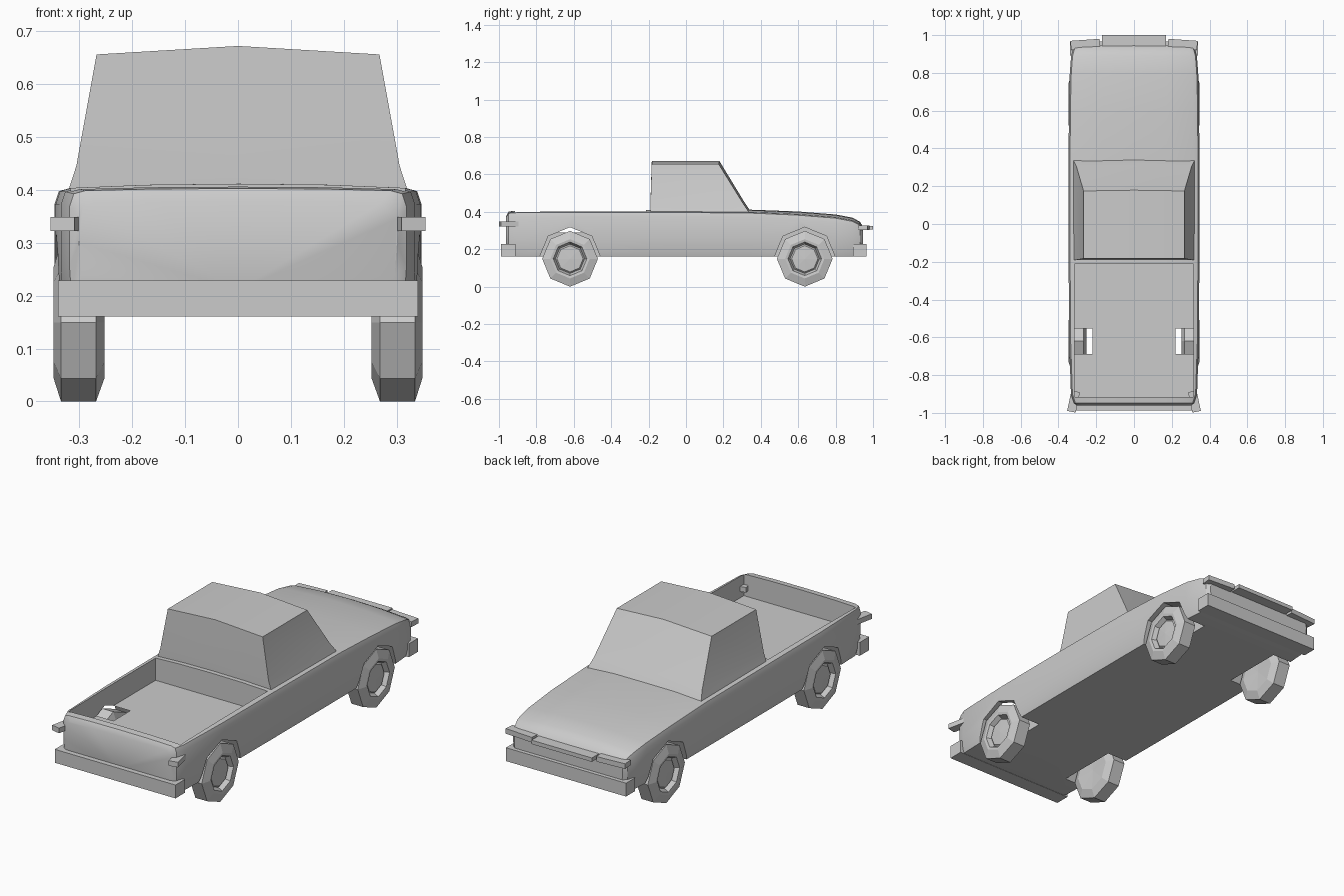
import bpy, bmesh, math
from mathutils import Matrix

if "Cube" in bpy.data.objects:
    bpy.data.objects.remove(bpy.data.objects["Cube"])


def finish(bm, name, angle=None):
    bmesh.ops.recalc_face_normals(bm, faces=bm.faces)
    me = bpy.data.meshes.new(name)
    bm.to_mesh(me)
    bm.free()
    ob = bpy.data.objects.new(name, me)
    bpy.context.collection.objects.link(ob)
    if angle:
        smooth(ob, angle)
    return ob


def smooth(ob, angle):
    bpy.ops.object.select_all(action='DESELECT')
    ob.select_set(True)
    bpy.context.view_layer.objects.active = ob
    bpy.ops.object.shade_smooth_by_angle(angle=math.radians(angle))


def loft(name, rings, angle=None):
    """Skin a list of closed rings and cap both ends."""
    bm = bmesh.new()
    vs = [[bm.verts.new(p) for p in r] for r in rings]
    n = len(rings[0])
    for a, b in zip(vs, vs[1:]):
        for i in range(n):
            j = (i + 1) % n
            bm.faces.new((a[i], a[j], b[j], b[i]))
    for r in (vs[0], vs[-1]):
        # split each cap along the centre line
        h = n // 2
        bm.faces.new(r[:h + 1])
        bm.faces.new(r[h:] + r[:1])
    return finish(bm, name, angle)


def box(name, x, y, z, turn=0):
    bm = bmesh.new()
    c = [(a[0] + a[1]) / 2 for a in (x, y, z)]
    s = [a[1] - a[0] for a in (x, y, z)]
    m = Matrix.Translation(c) @ Matrix.Rotation(math.radians(turn), 4, 'Z') @ Matrix.Diagonal((*s, 1))
    bmesh.ops.create_cube(bm, size=1, matrix=m)
    return finish(bm, name)


def lathe_x(name, profile, y, z, side, n=8):
    """Revolve (radius, x) points about the x axis, a corner pointing down."""
    bm = bmesh.new()
    rows = []
    for r, x in profile:
        k = 1 if r == 0 else n
        rows.append([bm.verts.new((side * x, y + r * math.sin(2 * math.pi * i / n),
                                   z - r * math.cos(2 * math.pi * i / n))) for i in range(k)])
    for a, b in zip(rows, rows[1:]):
        for i in range(n):
            j = (i + 1) % n
            q = [a[i % len(a)], a[j % len(a)], b[j % len(b)], b[i % len(b)]]
            bm.faces.new(list(dict.fromkeys(q)))
    return finish(bm, name)


def cut(ob, cutter):
    cutter.hide_render = True
    m = ob.modifiers.new("cut", 'BOOLEAN')
    m.operation, m.solver, m.object = 'DIFFERENCE', 'EXACT', cutter
    bpy.context.view_layer.objects.active = ob
    bpy.ops.object.modifier_apply(modifier=m.name)
    bpy.data.objects.remove(cutter)


# Body: cross-sections along y as (y, half width, bottom, top, crown)
stations = [(-.962, .30, .21, .375, .002), (-.948, .318, .165, .398, .004), (-.90, .334, .16, .402, .005),
            (-.6, .344, .16, .403, .006), (-.2, .346, .16, .403, .008), (.33, .346, .16, .400, .012),
            (.6, .345, .16, .388, .014), (.8, .340, .16, .372, .014), (.89, .333, .16, .355, .014),
            (.93, .322, .165, .335, .012), (.945, .305, .18, .315, .008)]
rings = []
for y, w, b, t, c in stations:
    half = [(w - .012, b), (w - .004, b + .03), (w, b + .09), (w, t - .03), (w - .008, t - .006),
            (w - .03, t), (w * .5, t + c * .75)]
    rings.append([(0, y, b)] + [(x, y, z) for x, z in half] + [(0, y, t + c)]
                 + [(-x, y, z) for x, z in reversed(half)])
body = loft("body", rings)

# Cargo bed and wheel arches are cut out of the body
cut(body, box("bed_cutter", (-.315, .315), (-.915, -.213), (.29, .6)))
WHEELS = [(-.62, "rear"), (.635, "front")]
for y, _ in WHEELS:
    for s in (-1, 1):
        cut(body, lathe_x("arch_cutter", [(0, .22), (.165, .22), (.165, .45), (0, .45)], y, .153, s))
smooth(body, 30)

# Cab: rings as (z, half width, front y, rear y, centre rise)
cab = []
for z, w, f, r, c in [(.39, .322, .34, -.19, .012), (.405, .318, .332, -.19, .012),
                      (.445, .305, .305, -.19, .012), (.655, .267, .175, -.183, .016)]:
    cab.append([(0, f + .004, z + c), (w, f, z), (w, r, z), (0, r, z + c), (-w, r, z), (-w, f, z)])
loft("cab", cab, 25)

# Wheels: octagonal tyres with a recessed hub
tyre = [(0, .334), (.07, .33), (.078, .322), (.09, .346), (.105, .348),
        (.149, .334), (.149, .268), (.105, .252), (0, .258)]
for y, end in WHEELS:
    for s, side in ((-1, "left"), (1, "right")):
        lathe_x(f"{end}_{side}_wheel", tyre, y, .149, s)

# Bumpers
box("rear_bumper", (-.34, .34), (-.988, -.912), (.16, .228))
box("front_bumper", (-.338, .338), (.892, .965), (.16, .228))

# Lamps and grille
for s, side in ((-1, "left"), (1, "right")):
    box(side + "_tail_lamp", sorted((s * .297, s * .343)), (-.995, -.885), (.322, .348), s * 12)
    box(side + "_headlamp", sorted((s * .18, s * .335)), (.925, .975), (.302, .328), -s * 4)
box("grille", (-.17, .17), (.93, 1.0), (.305, .325))
